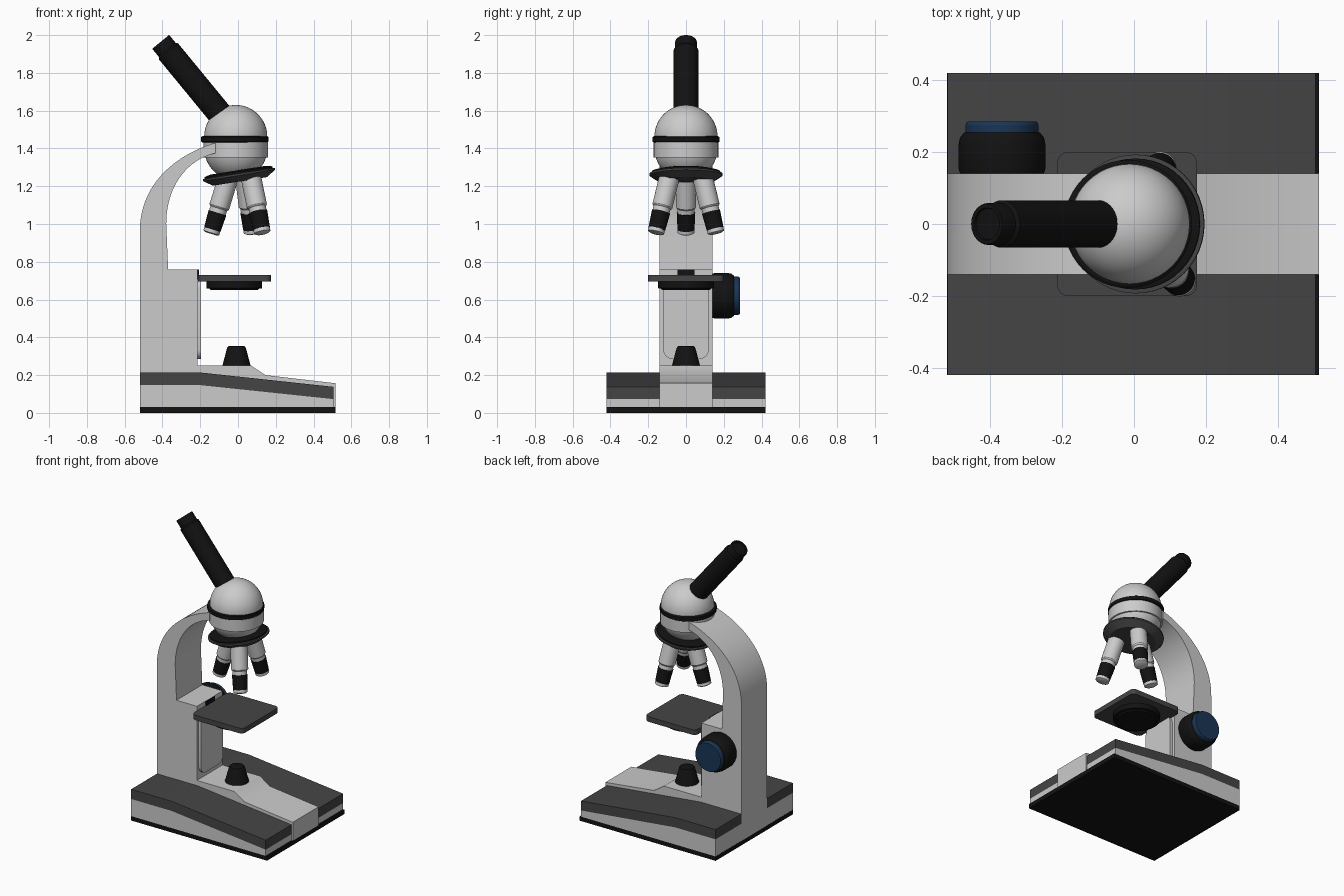
import bpy, bmesh, math
from mathutils import Vector
from mathutils.geometry import interpolate_bezier

if "Cube" in bpy.data.objects:
    bpy.data.objects.remove(bpy.data.objects["Cube"])


def material(name, rgb):
    m = bpy.data.materials.new(name)
    m.diffuse_color = (*rgb, 1)
    m.use_nodes = True
    m.node_tree.nodes["Principled BSDF"].inputs["Base Color"].default_value = m.diffuse_color
    return m


BLACK = material("black", (0.006, 0.006, 0.006))
DARK = material("dark_grey", (0.06, 0.06, 0.06))
BLUE = material("blue", (0.01, 0.035, 0.09))


def finish(name, bm, mat):
    bmesh.ops.recalc_face_normals(bm, faces=bm.faces)
    me = bpy.data.meshes.new(name)
    bm.to_mesh(me)
    bm.free()
    ob = bpy.data.objects.new(name, me)
    bpy.context.collection.objects.link(ob)
    if mat:
        me.materials.append(mat)
    bpy.ops.object.select_all(action='DESELECT')
    ob.select_set(True)
    bpy.context.view_layer.objects.active = ob
    bpy.ops.object.shade_smooth_by_angle(angle=math.radians(30))
    return ob


def prism(name, pts, axis, lo, hi, mat=None):
    """Extrude a 2D outline along an axis from lo to hi."""
    bm = bmesh.new()
    i = "xyz".index(axis)

    def place(p, d):
        c = list(p)
        c.insert(i, d)
        return bm.verts.new(c)
    face = bm.faces.new([place(p, lo) for p in pts])
    ext = bmesh.ops.extrude_face_region(bm, geom=[face])["geom"]
    shift = Vector()
    shift[i] = hi - lo
    bmesh.ops.translate(bm, vec=shift, verts=[g for g in ext if isinstance(g, bmesh.types.BMVert)])
    return finish(name, bm, mat)


def rounded(x0, x1, y0, y1, r, n=6):
    """Rounded rectangle outline."""
    pts = []
    for k, (cx, cy) in enumerate([(x1 - r, y1 - r), (x0 + r, y1 - r), (x0 + r, y0 + r), (x1 - r, y0 + r)]):
        for j in range(n + 1):
            a = math.pi / 2 * (k + j / n)
            pts.append((cx + r * math.cos(a), cy + r * math.sin(a)))
    return pts


def lathe(name, origin, direction, profile, mat=None, n=48):
    """Closed solid turned around a direction; profile is (radius, distance)."""
    bm = bmesh.new()
    o, d = Vector(origin), Vector(direction).normalized()
    u = d.cross(Vector((0, 1, 0) if abs(d.y) < 0.9 else (1, 0, 0))).normalized()
    v = d.cross(u)
    rings = []
    for r, t in profile:
        rings.append([bm.verts.new(o + d * t + r * (u * math.cos(a) + v * math.sin(a)))
                      for a in (2 * math.pi * k / n for k in range(n))])
    for a, b in zip(rings, rings[1:]):
        for k in range(n):
            bm.faces.new((a[k], a[(k + 1) % n], b[(k + 1) % n], b[k]))
    bm.faces.new(rings[0])
    bm.faces.new(rings[-1])
    return finish(name, bm, mat)


# Base layers
prism("rubber_foot", [(-0.52, -0.42), (0.515, -0.42), (0.515, 0.42), (-0.52, 0.42)], "z", 0, 0.03, BLACK)
prism("base_lower", [(-0.519, 0.03), (0.505, 0.03), (0.505, 0.073), (-0.21, 0.148), (-0.519, 0.148)],
      "y", -0.42, 0.42)
prism("base_upper", [(-0.519, 0.148), (-0.21, 0.148), (0.505, 0.073), (0.505, 0.138), (-0.21, 0.215), (-0.519, 0.215)],
      "y", -0.42, 0.42, DARK)

# Central slab, column and curved arm in one profile
outer = interpolate_bezier(Vector((-0.52, 0.96)), Vector((-0.52, 1.22)), Vector((-0.32, 1.37)), Vector((-0.12, 1.43)), 24)
inner = interpolate_bezier(Vector((-0.12, 1.375)), Vector((-0.27, 1.34)), Vector((-0.38, 1.2)), Vector((-0.38, 1.0)), 24)
body = [(-0.52, 0.03)] + [tuple(p)[:2] for p in outer + inner]
body += [(-0.37, 0.76), (-0.215, 0.76), (-0.215, 0.25), (0.07, 0.25), (0.145, 0.2), (0.515, 0.157), (0.515, 0.03)]
prism("column_and_arm", body, "y", -0.14, 0.14)

# Stage with its slide panel and condenser
prism("stage_slide", rounded(-0.12, 0.12, 0.285, 0.71, 0.05), "x", -0.22, -0.197)
prism("stage_clamp", [(-0.045, 0.7), (0.045, 0.7), (0.045, 0.76), (-0.045, 0.76)], "x", -0.22, -0.207, BLACK)
prism("stage", rounded(-0.213, 0.175, -0.2, 0.2, 0.03), "z", 0.695, 0.73, DARK)
lathe("condenser", (-0.02, 0, 0.65), (0, 0, 1), [(0.125, 0), (0.132, 0.008), (0.148, 0.01), (0.148, 0.046)], BLACK)

# Lamp
lathe("lamp", (-0.008, 0, 0.248), (0, 0, 1), [(0.075, 0), (0.05, 0.095), (0.045, 0.104), (0.036, 0.107)], BLACK)

# Focus knob
lathe("focus_knob", (-0.367, 0.135, 0.62), (0, 1, 0),
      [(0.115, 0), (0.121, 0.02), (0.121, 0.085), (0.117, 0.105), (0.105, 0.12)], BLACK)
lathe("focus_knob_cap", (-0.367, 0.25, 0.62), (0, 1, 0), [(0.102, 0), (0.102, 0.025), (0.096, 0.035)], BLUE)

# Head: domes, drum and band
R, UP = 0.167, (0, 0, 1)
arc = [math.radians(a) for a in range(0, 90, 6)] + [math.radians(89.5)]
lathe("head_dome", (-0.012, 0, 1.463), UP, [(R * math.cos(a), R * math.sin(a)) for a in arc])
lathe("head_band", (-0.017, 0, 1.431), UP, [(0.17, 0), (0.178, 0.005), (0.178, 0.029), (0.17, 0.034)], BLACK)
lathe("head_drum", (-0.012, 0, 1.353), UP, [(0.171, 0), (0.171, 0.08)])
lathe("head_lower_dome", (-0.012, 0, 1.4), (0, 0, -1), [(R * math.cos(a), R * math.sin(a)) for a in arc])

# Eyepiece tube
lathe("eyepiece", (-0.092, 0, 1.578), (-0.635, 0, 0.773),
      [(0.066, 0), (0.066, 0.435), (0.058, 0.445), (0.058, 0.495), (0.056, 0.5), (0.045, 0.5), (0.043, 0.494)], BLACK)

# Tilted nosepiece turret
tilt = math.radians(9)
down = (math.sin(tilt), 0, -math.cos(tilt))
lathe("turret_rim", (0.004, 0, 1.267), down,
      [(0.178, -0.002), (0.193, 0), (0.193, 0.01), (0.145, 0.042)], DARK)
lathe("turret_top", (0.004, 0, 1.267), down, [(0.15, -0.018), (0.182, -0.01), (0.182, 0.005)], BLACK)

# Three objectives splayed around the turret
joints = [((-0.055, 0, 1.235), (-0.143, 0, 0.948)),
          ((0.04, 0.09, 1.24), (0.075, 0.16, 0.95)),
          ((0.07, -0.09, 1.24), (0.13, -0.16, 0.95))]
for i, (a, b) in enumerate(joints, 1):
    d = Vector(b) - Vector(a)
    L = d.length
    lathe(f"objective_{i}_barrel", a, d,
          [(0.054, 0), (0.054, 0.5 * L), (0.05, 0.52 * L), (0.046, 0.53 * L), (0.046, 0.63 * L)], None, 32)
    lathe(f"objective_{i}_grip", a, d, [(0.049, 0.61 * L), (0.045, 0.92 * L)], BLACK, 32)
    lathe(f"objective_{i}_tip", a, d, [(0.044, 0.9 * L), (0.044, 0.98 * L), (0.032, L)], None, 32)
